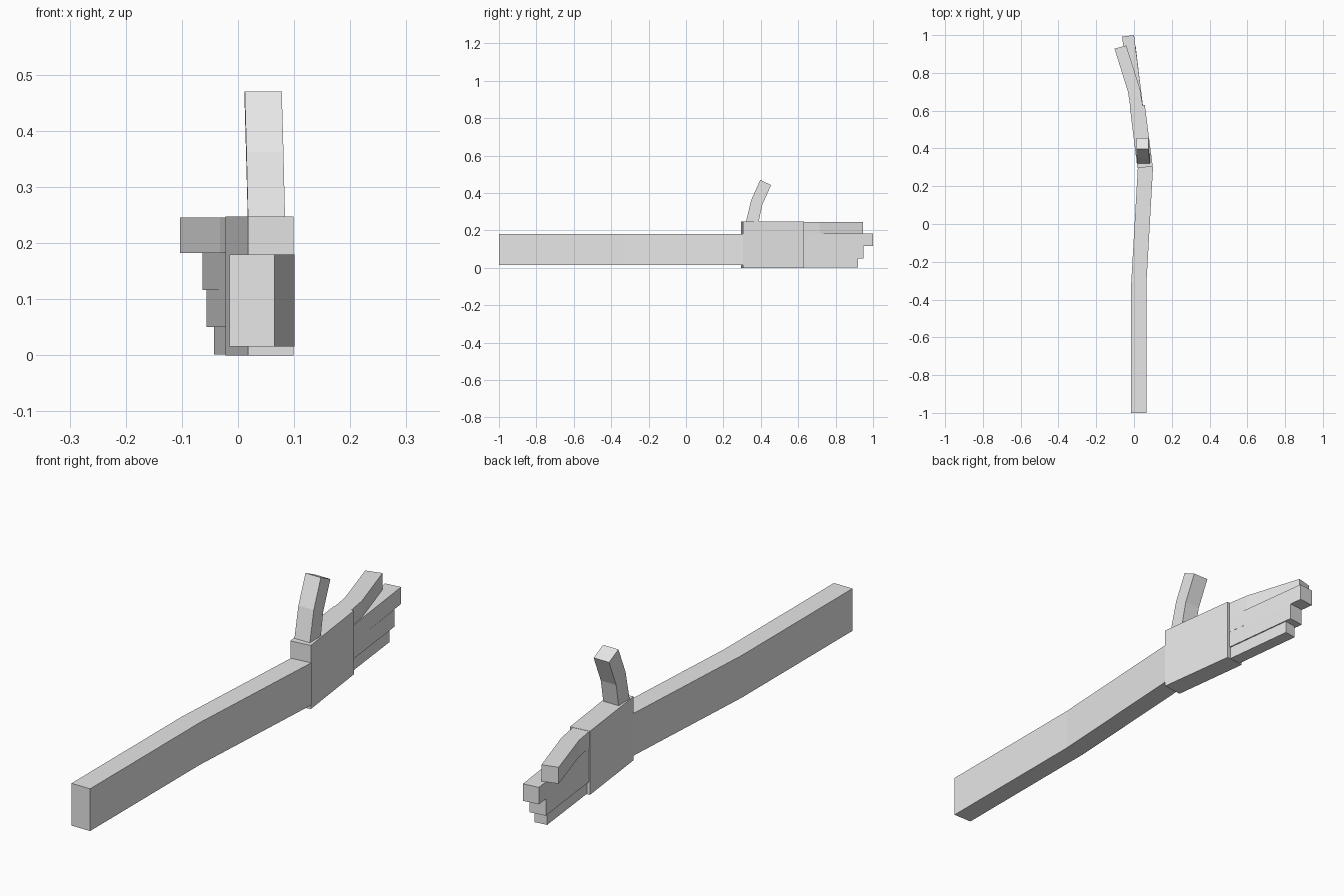
import bpy, bmesh

if "Cube" in bpy.data.objects:
    bpy.data.objects.remove(bpy.data.objects["Cube"])

skin = bpy.data.materials.new("light grey")
skin.diffuse_color = (0.8, 0.8, 0.8, 1)
skin.use_nodes = True
skin.node_tree.nodes["Principled BSDF"].inputs["Base Color"].default_value = skin.diffuse_color


def loft(name, rings):
    """Join four-cornered sections into a closed, flat-faced box chain."""
    bm = bmesh.new()
    loops = [[bm.verts.new(p) for p in ring] for ring in rings]
    for a, b in zip(loops, loops[1:]):
        for i in range(4):
            j = (i + 1) % 4
            bm.faces.new((a[i], a[j], b[j], b[i]))
    bm.faces.new(loops[0])
    bm.faces.new(loops[-1])
    bmesh.ops.recalc_face_normals(bm, faces=bm.faces)
    mesh = bpy.data.meshes.new(name)
    bm.to_mesh(mesh)
    bm.free()
    mesh.materials.append(skin)
    obj = bpy.data.objects.new(name, mesh)
    bpy.context.collection.objects.link(obj)


def slab(name, z0, z1, sections):
    """Sections run along y: left x, left y, right x, right y."""
    loft(name, [[(lx, ly, z0), (rx, ry, z0), (rx, ry, z1), (lx, ly, z1)]
                for lx, ly, rx, ry in sections])


# Upper arm and forearm, bent slightly at the elbow
slab("arm", 0.016, 0.18, [(-0.015, -1.0, 0.065, -1.0),
                          (-0.015, -0.32, 0.065, -0.325),
                          (0.021, 0.31, 0.101, 0.305)])

# Palm
slab("palm", 0.0, 0.247, [(0.018, 0.295, 0.099, 0.305),
                          (-0.022, 0.62, 0.057, 0.63)])

# Four fingers stacked from bottom to top
slab("little_finger", 0.001, 0.05, [(-0.008, 0.61, 0.043, 0.615),
                                    (-0.043, 0.913, 0.007, 0.92)])
slab("ring_finger", 0.05, 0.116, [(-0.017, 0.61, 0.048, 0.615),
                                  (-0.056, 0.94, 0.008, 0.948)])
slab("middle_finger", 0.116, 0.182, [(-0.017, 0.61, 0.049, 0.615),
                                     (-0.063, 0.992, 0.0, 1.0)])
slab("index_finger", 0.182, 0.246, [(-0.018, 0.61, 0.048, 0.615),
                                    (-0.032, 0.70, 0.032, 0.715),
                                    (-0.103, 0.928, -0.041, 0.945)])

# Thumb: front y/z, back y/z, left and right x of each section
thumb = [(0.318, 0.235, 0.383, 0.22, 0.018, 0.084),
         (0.349, 0.363, 0.407, 0.335, 0.015, 0.081),
         (0.397, 0.47, 0.455, 0.442, 0.012, 0.078)]
loft("thumb", [[(l, fy, fz), (r, fy, fz), (r, by, bz), (l, by, bz)]
               for fy, fz, by, bz, l, r in thumb])
